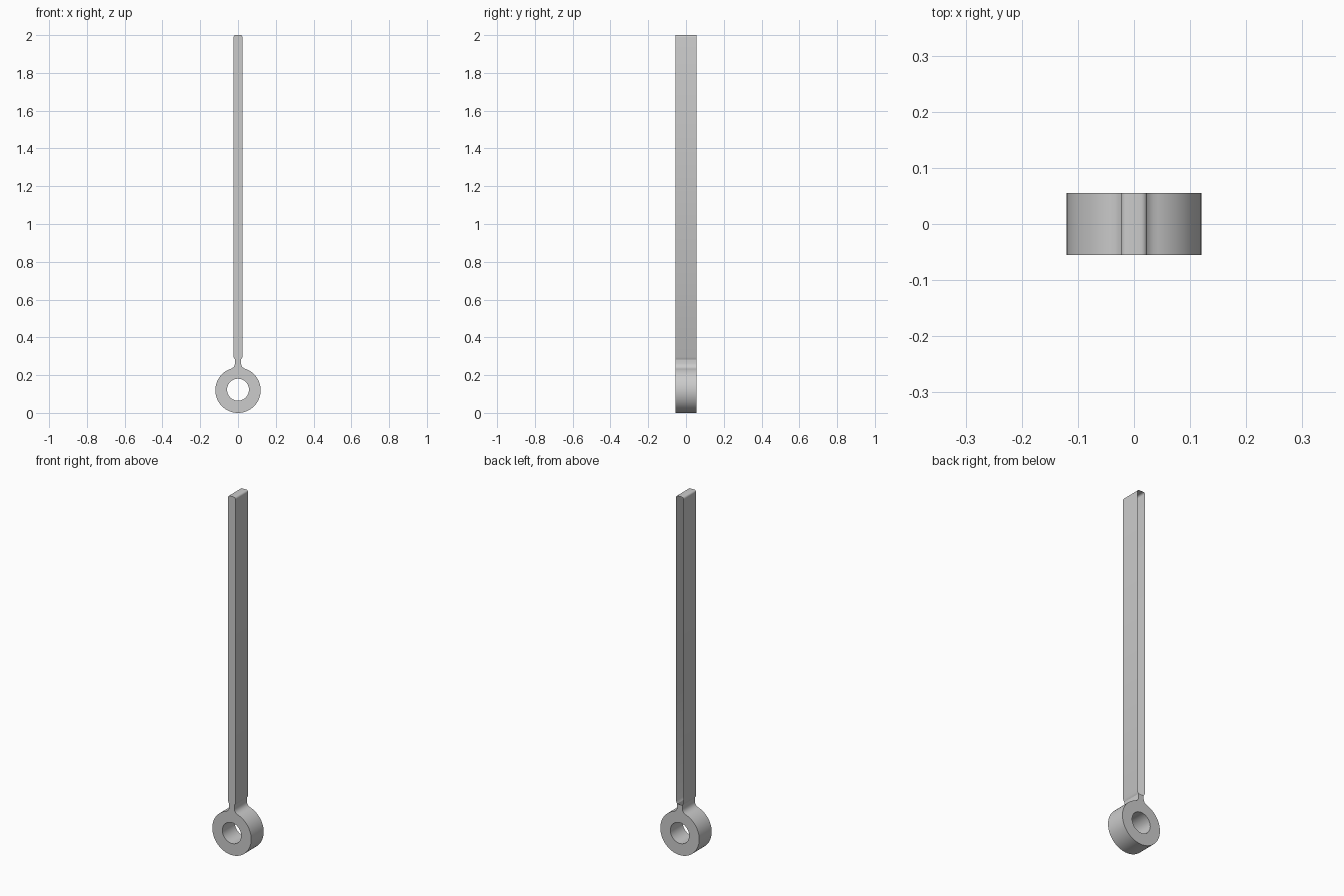
import bpy, bmesh
from math import sin, cos, pi, asin

if "Cube" in bpy.data.objects:
    bpy.data.objects.remove(bpy.data.objects["Cube"])

HALF = 0.055          # half depth along y
CZ, R, RH = 0.12, 0.12, 0.058


def prism(name, outline, hole=None, back=True):
    """Extrude an x/z outline along y; its first-to-last edge stays open as the seam."""
    bm = bmesh.new()
    rings = {}
    for y in (-HALF, HALF):
        cap_edges = []
        for key, pts in (("out", outline), ("hole", hole or [])):
            vs = [bm.verts.new((x, y, z)) for x, z in pts]
            rings[key, y] = vs
            cap_edges += [bm.edges.new((vs[i], vs[(i + 1) % len(vs)])) for i in range(len(vs))]
        if y < 0 or back:
            bmesh.ops.triangle_fill(bm, edges=cap_edges, use_beauty=True)
    for key in ("out", "hole"):
        a, b = rings[key, -HALF], rings[key, HALF]
        n = len(a)
        for i in range(n - 1 if key == "out" else n):
            j = (i + 1) % n
            bm.faces.new((a[i], a[j], b[j], b[i]))
    bmesh.ops.recalc_face_normals(bm, faces=bm.faces[:])
    # merge the flat cap triangles
    bmesh.ops.dissolve_limit(bm, angle_limit=0.001, verts=bm.verts[:], edges=bm.edges[:])
    me = bpy.data.meshes.new(name)
    bm.to_mesh(me)
    bm.free()
    ob = bpy.data.objects.new(name, me)
    bpy.context.collection.objects.link(ob)
    bpy.context.view_layer.objects.active = ob
    ob.select_set(True)
    bpy.ops.object.shade_smooth_by_angle(angle=0.6)
    ob.select_set(False)
    return ob


def mirrored(right):
    return right + [(-x, z) for x, z in reversed(right)]


# Eye: ring with a short filleted neck
neck = [(0.016, 0.282), (0.016, 0.262), (0.018, 0.252), (0.023, 0.243)]
start = asin(0.034 / R)
N = 36
arc = [(R * sin(a), CZ + R * cos(a))
       for a in (start + (pi - start) * i / N for i in range(N))]
right = neck + arc
eye_outline = right + [(0, 0)] + [(-x, z) for x, z in reversed(right)]
bore = [(RH * cos(2 * pi * i / 48), CZ + 0.003 + RH * sin(2 * pi * i / 48)) for i in range(48)]
prism("eye", eye_outline, bore)

# Shaft: long hollow bar, open at the back, rounded top corners
r = 0.011
side = [(0.016, 0.282), (0.0235, 0.295)]
side += [(0.0235 - r + r * cos(i * pi / 10), 2 - r + r * sin(i * pi / 10)) for i in range(6)]
prism("shaft", mirrored(side), back=False)
